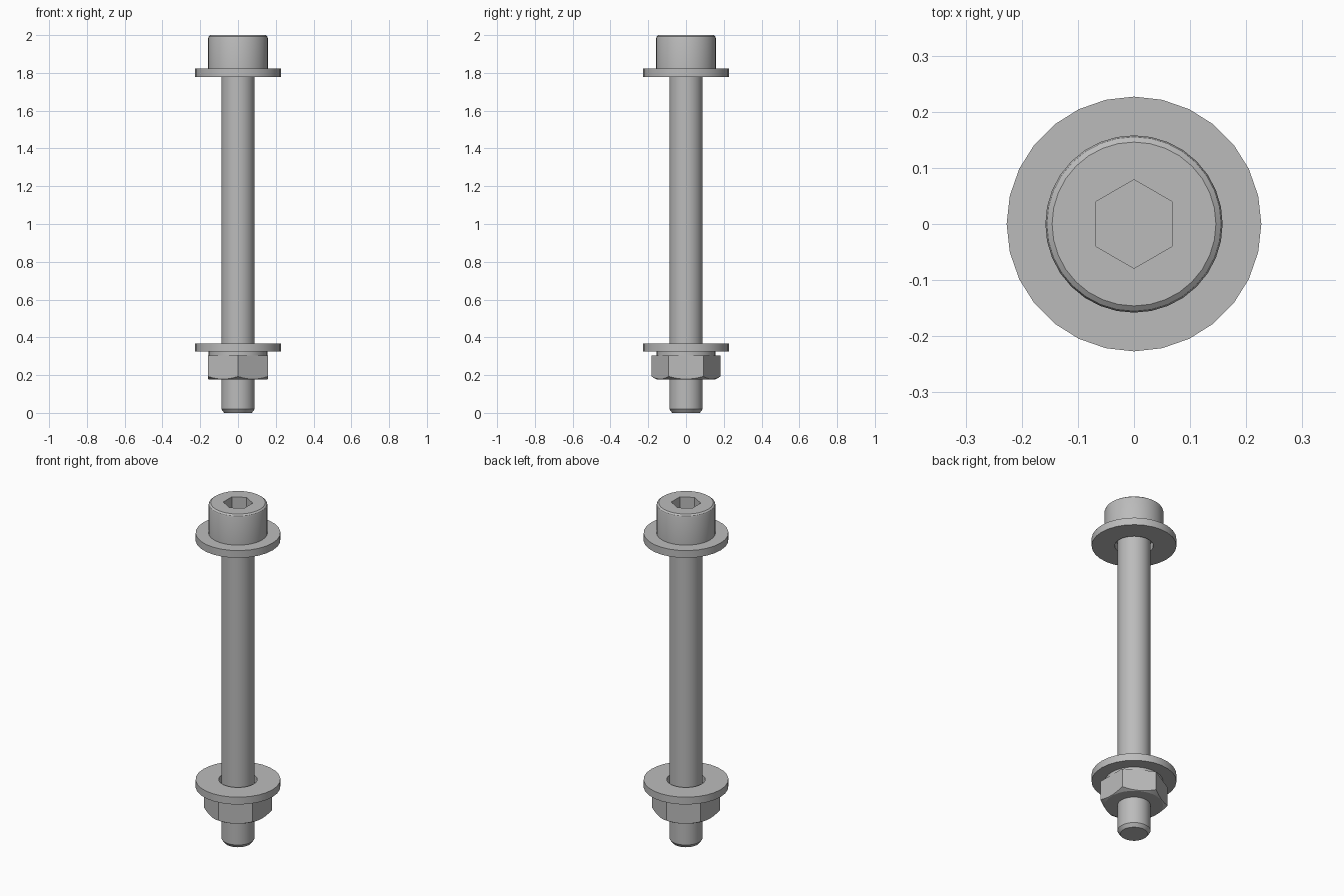
import bpy
import bmesh
from math import pi, radians, sin, cos

if "Cube" in bpy.data.objects:
    bpy.data.objects.remove(bpy.data.objects["Cube"], do_unlink=True)

STEEL = (0.5, 0.5, 0.5, 1.0)
steel = bpy.data.materials.new("steel_grey")
steel.use_nodes = True
steel.diffuse_color = STEEL
steel.node_tree.nodes["Principled BSDF"].inputs["Base Color"].default_value = STEEL


def finish(name, bm):
    """Turn a bmesh into a named steel object."""
    bmesh.ops.recalc_face_normals(bm, faces=bm.faces)
    mesh = bpy.data.meshes.new(name)
    bm.to_mesh(mesh)
    bm.free()
    mesh.materials.append(steel)
    obj = bpy.data.objects.new(name, mesh)
    bpy.context.collection.objects.link(obj)
    return obj


def lathe(name, profile, sides, closed=False):
    """Revolve (radius, z) points; a closed profile makes a ring, an open one gets caps."""
    bm = bmesh.new()
    rings = [[bm.verts.new((r * cos(2 * pi * i / sides), r * sin(2 * pi * i / sides), z))
              for i in range(sides)] for r, z in profile]
    pairs = list(zip(rings, rings[1:]))
    if closed:
        pairs.append((rings[-1], rings[0]))
    else:
        bm.faces.new(rings[0])
        bm.faces.new(rings[-1])
    for a, b in pairs:
        for i in range(sides):
            j = (i + 1) % sides
            bm.faces.new((a[i], a[j], b[j], b[i]))
    return finish(name, bm)


def hex_prism(name, radius, low, high):
    """Hexagonal prism with corners on the y axis."""
    bm = bmesh.new()
    base = bm.faces.new([bm.verts.new((radius * sin(k * pi / 3), radius * cos(k * pi / 3), low))
                         for k in range(6)])
    top = bmesh.ops.extrude_face_region(bm, geom=[base])["geom"]
    bmesh.ops.translate(bm, vec=(0, 0, high - low),
                        verts=[v for v in top if isinstance(v, bmesh.types.BMVert)])
    # keep the prism closed whichever way the extrusion treated its base
    open_edges = [e for e in bm.edges if e.is_boundary]
    if open_edges:
        bmesh.ops.holes_fill(bm, edges=open_edges)
    return finish(name, bm)


def activate(obj):
    bpy.ops.object.select_all(action="DESELECT")
    obj.select_set(True)
    bpy.context.view_layer.objects.active = obj


def cut(obj, tool, operation):
    """Apply a boolean and discard its tool."""
    mod = obj.modifiers.new("cut", "BOOLEAN")
    mod.operation = operation
    mod.solver = "EXACT"
    mod.object = tool
    activate(obj)
    bpy.ops.object.modifier_apply(modifier=mod.name)
    bpy.data.objects.remove(tool, do_unlink=True)


SHANK = 0.088
HEAD = 0.158

# Bolt: chamfered tip, shank and cap head with a rounded rim
bolt = lathe("socket_head_bolt", [
    (0.073, 0), (SHANK, 0.02), (SHANK, 1.822), (HEAD, 1.822),
    (HEAD, 1.984), (0.155, 1.993), (0.146, 2.0)], 32)
cut(bolt, hex_prism("socket_cutter", 0.079, 1.91, 2.1), "DIFFERENCE")

# Nut: hexagon trimmed by conical chamfers, with a round bearing collar on top
nut = lathe("nut", [
    (SHANK, 0.177), (0.155, 0.177), (0.19, 0.197), (0.19, 0.298),
    (0.178, 0.305), (SHANK, 0.305)], 48, closed=True)
cut(nut, hex_prism("nut_cutter", 0.183, 0.1, 0.4), "INTERSECT")
collar = lathe("nut_collar", [
    (SHANK, 0.304), (0.156, 0.304), (0.156, 0.325), (SHANK, 0.325)], 32, closed=True)

# Flat washers under the head and against the nut
washers = [lathe(name, [(0.103, z), (0.227, z), (0.227, z + 0.043), (0.103, z + 0.043)],
                 28, closed=True)
           for name, z in (("head_washer", 1.779), ("nut_washer", 0.324))]

for part in [bolt, nut, collar] + washers:
    activate(part)
    bpy.ops.object.shade_smooth_by_angle(angle=radians(28))
